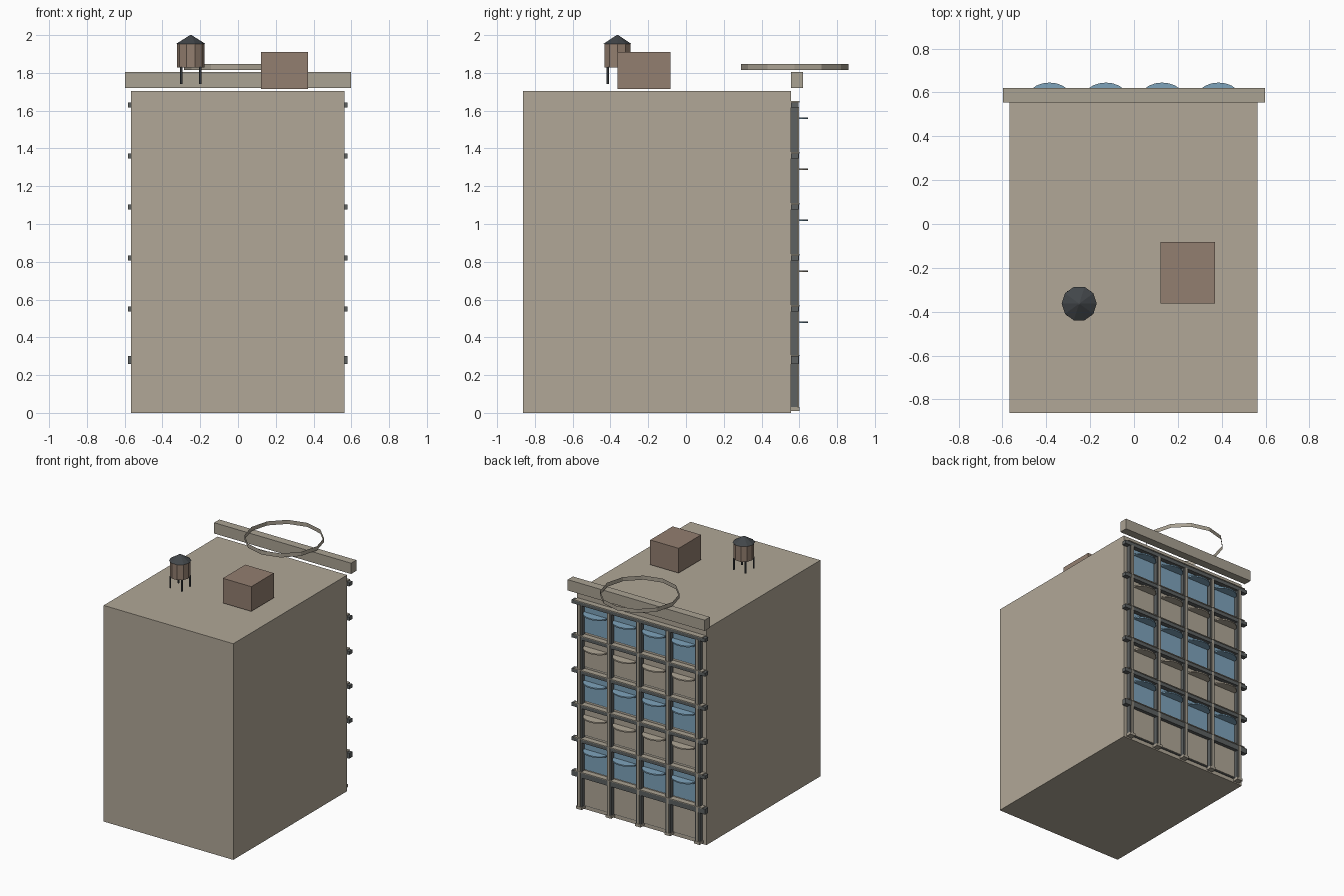
import bpy
import math

if "Cube" in bpy.data.objects:
    bpy.data.objects.remove(bpy.data.objects["Cube"], do_unlink=True)


def material(name, r, g, b):
    m = bpy.data.materials.new(name)
    m.use_nodes = True
    m.diffuse_color = (r, g, b, 1)
    m.node_tree.nodes["Principled BSDF"].inputs["Base Color"].default_value = (r, g, b, 1)
    return m


STONE = material("stone beige", 0.44, 0.39, 0.31)
TRIM = material("trim beige", 0.40, 0.36, 0.29)
BROWN = material("hut brown", 0.29, 0.21, 0.16)
STEEL = material("steel grey", 0.11, 0.12, 0.12)
SLATE = material("slate", 0.055, 0.062, 0.068)
GLASS = material("glass blue", 0.21, 0.37, 0.50)


def add_mesh(name, verts, faces, mat):
    me = bpy.data.meshes.new(name)
    me.from_pydata(verts, [], faces)
    me.materials.append(mat)
    ob = bpy.data.objects.new(name, me)
    bpy.context.collection.objects.link(ob)
    return ob


def box(name, x, y, z, mat):
    """Box from (low, high) pairs on each axis."""
    bpy.ops.mesh.primitive_cube_add(size=1, location=(sum(x) / 2, sum(y) / 2, sum(z) / 2))
    ob = bpy.context.object
    ob.name = name
    ob.scale = (x[1] - x[0], y[1] - y[0], z[1] - z[0])
    bpy.ops.object.transform_apply(location=False, rotation=False, scale=True)
    ob.data.materials.append(mat)
    return ob


def cone(name, sides, r1, r2, x, y, z, mat):
    bpy.ops.mesh.primitive_cone_add(vertices=sides, radius1=r1, radius2=r2, depth=z[1] - z[0],
                                    location=(x, y, sum(z) / 2), rotation=(0, 0, math.pi / 2))
    ob = bpy.context.object
    ob.name = name
    ob.data.materials.append(mat)
    return ob


def canopy(name, x, z, mat, half=0.1, depth=0.07, steps=10):
    """Thin shelf with a curved outer edge."""
    edge = [(x + half * math.cos(math.pi * i / steps),
             0.575 + depth * math.sin(math.pi * i / steps)) for i in range(steps + 1)]
    n = len(edge)
    verts = [(px, py, z + h) for h in (-0.005, 0.005) for px, py in edge]
    faces = [tuple(reversed(range(n))), tuple(range(n, 2 * n))]
    faces += [(i, (i + 1) % n, n + (i + 1) % n, n + i) for i in range(n)]
    add_mesh(name, verts, faces, mat)


# Main block and roof cornice
WALL = 0.555
box("building_body", (-0.567, 0.563), (-0.863, WALL), (0, 1.703), STONE)
box("cornice", (-0.597, 0.597), (WALL, 0.62), (1.72, 1.805), TRIM)

# Open ring above the cornice
N, R = 12, 0.285
ring = [(R * math.sin(math.tau * i / N), 0.575 + R * math.cos(math.tau * i / N), z)
        for z in (1.815, 1.847) for i in range(N)]
add_mesh("roof_ring", ring, [(i, N + i, N + (i + 1) % N, (i + 1) % N) for i in range(N)], TRIM)

# Roof hut
box("roof_hut", (0.122, 0.37), (-0.363, -0.083), (1.715, 1.91), BROWN)

# Water tank
TX, TY = -0.25, -0.363
cone("tank_barrel", 10, 0.073, 0.073, TX, TY, (1.828, 1.955), BROWN)
cone("tank_roof", 10, 0.08, 0.004, TX, TY, (1.952, 2.0), SLATE)
for sx in (-1, 1):
    for sy in (-1, 1):
        cone("tank_leg", 6, 0.007, 0.007, TX + sx * 0.051, TY + sy * 0.051, (1.74, 1.83), SLATE)

# Columns with a front flange and a foot
SPACING = 0.257
for i in range(5):
    x = (i - 2) * SPACING
    box("column", (x - 0.02, x + 0.02), (WALL, 0.591), (0.02, 1.64), STEEL)
    box("column_flange", (x - 0.009, x + 0.009), (0.59, 0.598), (0.02, 1.62), TRIM)
    box("column_foot", (x - 0.025, x + 0.025), (WALL, 0.6), (0.01, 0.03), TRIM)

# Floor bands with a thin lip
levels = [0.28 + 0.27 * k for k in range(6)]
for k, z in enumerate(levels):
    h = 0.021 if k == 0 else 0.014
    box("floor_band", (-0.583, 0.58), (0.557, 0.595), (z - h, z + h), STEEL)
    box("band_lip", (-0.56, 0.557), (0.557, 0.601), (z + h, z + h + 0.006), TRIM)

# Bays: framed panels, curved canopies above the ground floor
for k, top in enumerate(levels):
    mat = GLASS if k % 2 else STONE
    low = 0.03 if k == 0 else levels[k - 1] + 0.035
    for b in range(4):
        x = (b - 1.5) * SPACING
        box("panel_frame", (x - 0.107, x + 0.107), (WALL, 0.562), (low, top - 0.015), STEEL)
        box("panel", (x - 0.1, x + 0.1), (0.56, 0.569), (low + 0.007, top - 0.022), mat)
        if k:
            canopy("canopy", x, top - 0.07, mat)
